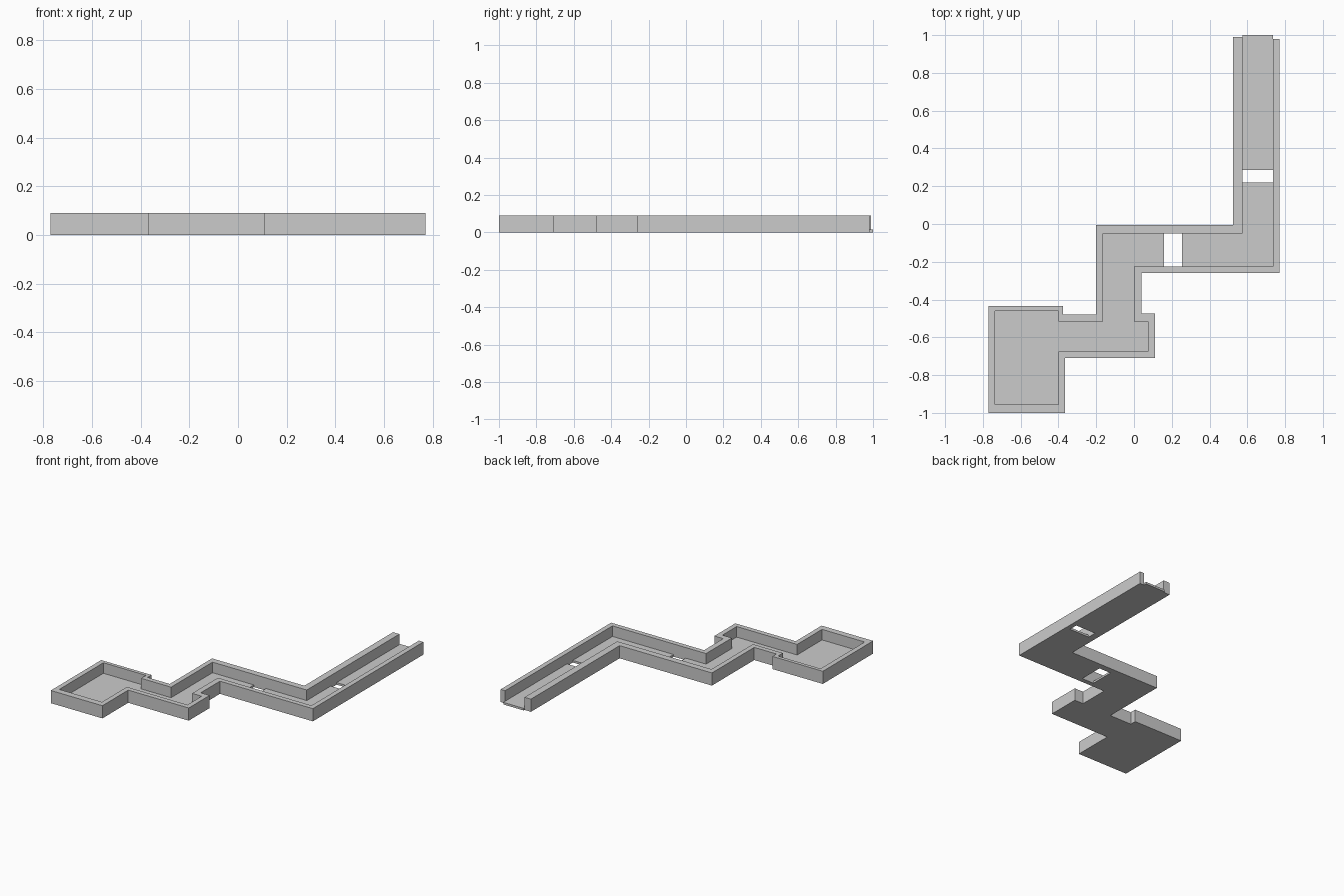
import bpy, bmesh

if "Cube" in bpy.data.objects:
    bpy.data.objects.remove(bpy.data.objects["Cube"])

WALL_H = 0.09
FLOOR_H = 0.015


def extrude_outline(name, points, height):
    """Solid prism from a plan outline standing on z = 0."""
    bm = bmesh.new()
    face = bm.faces.new([bm.verts.new((x, y, 0)) for x, y in points])
    ext = bmesh.ops.extrude_face_region(bm, geom=[face])
    top = [v for v in ext["geom"] if isinstance(v, bmesh.types.BMVert)]
    bmesh.ops.translate(bm, verts=top, vec=(0, 0, height))
    bmesh.ops.triangulate(bm, faces=[f for f in bm.faces if len(f.verts) > 4])
    bmesh.ops.recalc_face_normals(bm, faces=bm.faces)
    mesh = bpy.data.meshes.new(name)
    bm.to_mesh(mesh)
    bm.free()
    obj = bpy.data.objects.new(name, mesh)
    bpy.context.collection.objects.link(obj)
    return obj


# Perimeter wall: one continuous strip, open at the far corridor end
outer = [(0.525, 0.99), (0.525, -0.005), (-0.20, -0.005), (-0.20, -0.48),
         (-0.375, -0.48), (-0.375, -0.435), (-0.77, -0.435), (-0.77, -1.0),
         (-0.365, -1.0), (-0.365, -0.71), (0.11, -0.71), (0.11, -0.475),
         (0.04, -0.475), (0.04, -0.26), (0.77, -0.26), (0.77, 0.98)]
inner = [(0.575, 0.99), (0.575, -0.05), (-0.165, -0.05), (-0.165, -0.515),
         (-0.40, -0.515), (-0.40, -0.46), (-0.735, -0.46), (-0.735, -0.955),
         (-0.40, -0.955), (-0.40, -0.675), (0.075, -0.675), (0.075, -0.515),
         (0.0, -0.515), (0.0, -0.225), (0.735, -0.225), (0.735, 0.98)]
extrude_outline("perimeter_wall", outer + inner[::-1], WALL_H)

# Floor pieces, separated by the two gaps in the corridors
extrude_outline("room_floor",
                [(0.16, -0.05)] + inner[2:14] + [(0.16, -0.225)], FLOOR_H)
extrude_outline("corner_floor",
                [(0.255, -0.05), (0.575, -0.05), (0.575, 0.22),
                 (0.735, 0.22), (0.735, -0.225), (0.255, -0.225)], FLOOR_H)
extrude_outline("end_floor",
                [(0.575, 0.285), (0.575, 1.0), (0.735, 1.0), (0.735, 0.285)],
                FLOOR_H)
